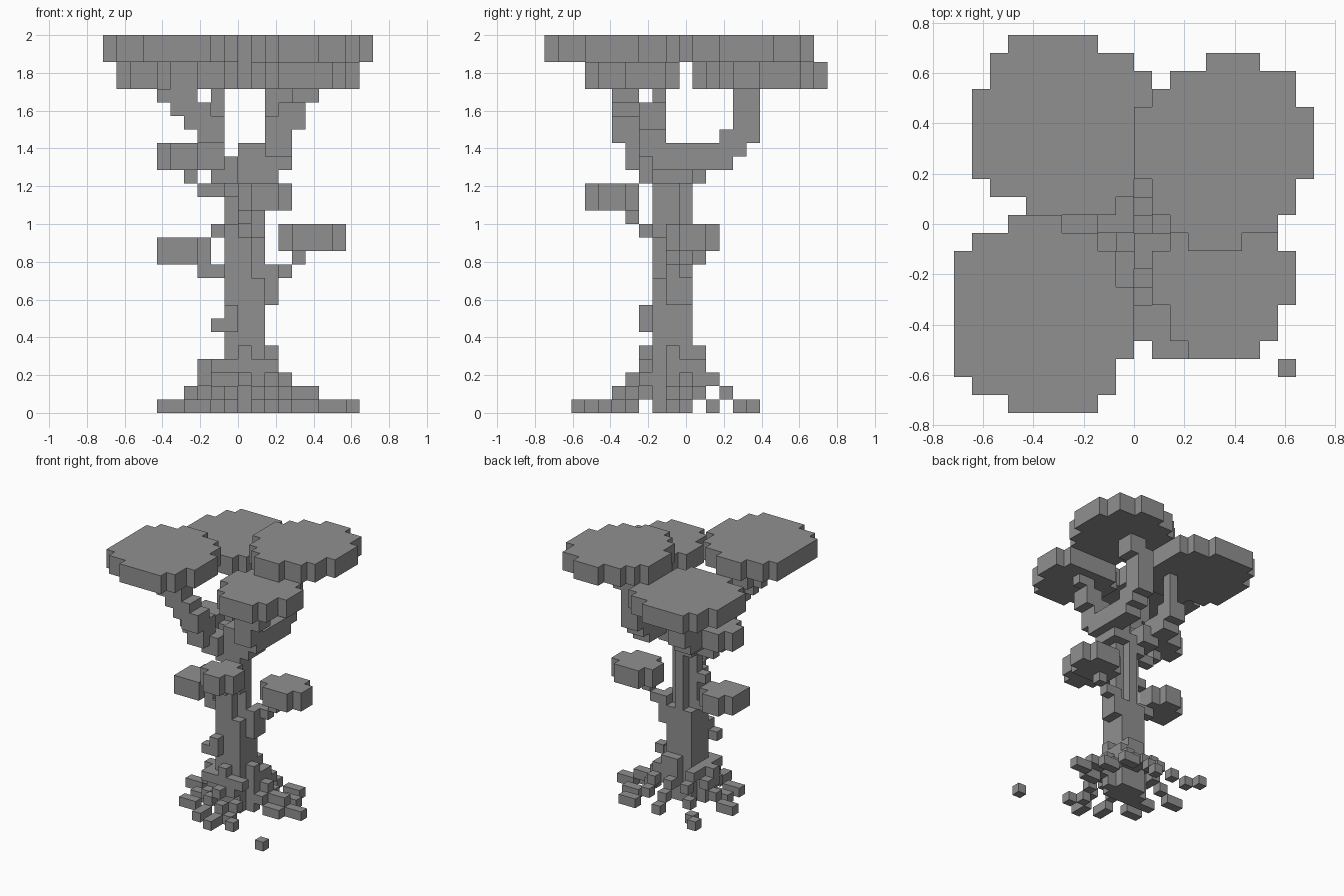
import bpy
import bmesh
from mathutils import Vector

cube = bpy.data.objects.get("Cube")
if cube:
    bpy.data.objects.remove(cube, do_unlink=True)

UNIT = 2 / 28  # edge of one block

grey = bpy.data.materials.new("stone_grey")
grey.use_nodes = True
grey.diffuse_color = (0.28, 0.28, 0.28, 1)
grey.node_tree.nodes["Principled BSDF"].inputs["Base Color"].default_value = grey.diffuse_color

AXES = [Vector(a) for a in ((1, 0, 0), (0, 1, 0), (0, 0, 1))]


def build(name, cells):
    """Make one object from a set of block cells, keeping only the outer faces."""
    bm = bmesh.new()
    corners = {}

    def corner(p):
        key = tuple(round(c * 2) for c in p)
        if key not in corners:
            corners[key] = bm.verts.new(p * UNIT)
        return corners[key]

    for cell in cells:
        centre = Vector(cell) + Vector((0.5, 0, 0.5))
        for n, axis in enumerate(AXES):
            u, v = AXES[(n + 1) % 3] / 2, AXES[(n + 2) % 3] / 2
            for sign in (1, -1):
                side = tuple(c + int(a) * sign for c, a in zip(cell, axis))
                if side in cells:
                    continue
                mid = centre + axis * sign / 2
                loop = [mid - u - v, mid + u - v, mid + u + v, mid - u + v]
                bm.faces.new([corner(p) for p in loop[::sign]])
    bmesh.ops.dissolve_limit(bm, angle_limit=0.01, verts=bm.verts, edges=bm.edges)
    mesh = bpy.data.meshes.new(name)
    bm.to_mesh(mesh)
    bm.free()
    mesh.materials.append(grey)
    obj = bpy.data.objects.new(name, mesh)
    bpy.context.collection.objects.link(obj)


def box(i, j, k, w, d, h):
    return {(i + a, j + b, k + c) for a in range(w) for b in range(d) for c in range(h)}


def path(points, size=1):
    """Blocks of the given size stepped along a bent line."""
    cells = set()
    for start, end in zip(points, points[1:]):
        p, q = Vector(start), Vector(end)
        steps = int(max(abs(c) for c in q - p)) or 1
        for s in range(steps + 1):
            spot = p.lerp(q, s / steps)
            cells |= box(*(round(c) for c in spot), size, size, size)
    return cells


def slab(back, k, rows):
    """Two-block-thick canopy; rows run from back to front as (left, right) edges."""
    cells = set()
    for n, (left, right) in enumerate(rows):
        cells |= box(left, back - n, k, right - left, 1, 2)
    return cells


def clump(i, j, k, w, d):
    """Small leaf clump with its corners removed."""
    return {c for c in box(i, j, k, w, d, 2)
            if not (c[0] - i in (0, w - 1) and c[1] - j in (0, d - 1))}


# Trunk: full below, corners cut away higher up, flared base
trunk = box(-1, -2, 0, 3, 3, 10) | box(0, -2, 10, 1, 3, 8) | box(-1, -1, 10, 3, 1, 8)
trunk |= box(-1, -2, 10, 1, 1, 4) | box(1, -2, 13, 1, 1, 5) | box(0, -2, 18, 2, 2, 2)
trunk |= box(-2, -2, 0, 1, 2, 4) | box(2, -1, 0, 1, 1, 5) | box(-3, -1, 2, 1, 1, 2)
trunk |= box(0, 1, 2, 2, 1, 3) | box(0, -3, 2, 1, 1, 3)
trunk |= path([(-1, -3, 6), (-2, -3, 6)]) | {(-1, -3, 7), (-2, -1, 13)}
build("trunk", trunk)

# Roots stepping down and outwards
root_ends = [(-4, -4), (-1, -6), (1, -7), (3, -6), (5, -1), (7, 0),
             (5, 2), (4, 4), (0, 4), (-5, 5), (-6, 0), (-4, -2)]
roots = set()
for x, y in root_ends:
    start = (max(-2, min(2, x)), max(-3, min(1, y)), 3)
    upper = (round(x * 0.45), round(y * 0.5), 2)
    lower = (round(x * 0.6), round(y * 0.65), 1)
    roots |= path([start, upper, lower, (x, y, 0)])
build("roots", roots)
build("loose_block", {(8, -8, 0)})

# Main branches
build("front_right_branch",
      path([(-1, -2, 16), (-3, -4, 18), (-3, -5, 20), (-4, -5, 21)], 2)
      | path([(-5, -5, 22), (-6, -5, 23)]) | box(-5, -5, 23, 2, 2, 3))
build("back_left_branch",
      path([(1, -1, 17), (2, 1, 18), (2, 3, 19), (2, 4, 20), (2, 4, 22), (3, 4, 24)], 2))
build("front_left_branch",
      path([(1, -2, 17), (2, -3, 19), (3, -3, 21)], 2)
      | path([(3, -2, 22), (4, -2, 23), (5, -2, 23)]))
build("back_right_branch",
      path([(-1, -1, 16), (-2, 0, 17), (-3, 1, 18), (-3, 3, 19)], 2)
      | path([(-2, 3, 20), (-2, 4, 21), (-2, 4, 23)]))

# Twigs holding the leaf clumps
build("upper_right_twig", path([(-1, -1, 15), (-3, -1, 16), (-4, -1, 17)]))
build("lower_right_twig", path([(-1, -1, 9), (-3, -1, 10), (-4, -1, 11)]))
build("left_twig", box(2, -1, 8, 1, 2, 3) | path([(3, 0, 10), (4, 0, 11), (5, 0, 12)]))
build("front_twig", path([(0, -2, 11), (0, -3, 13), (0, -4, 14), (1, -5, 15)]))

# Small leaf clumps
build("upper_right_clump", clump(-6, -2, 18, 4, 4))
build("lower_right_clump", clump(-6, -2, 11, 4, 4) | box(-6, -2, 11, 1, 1, 2))
build("left_clump", clump(3, -1, 12, 5, 4))
build("front_clump", clump(0, -7, 15, 4, 4))

# Large flat canopies
build("back_right_canopy", slab(10, 24, [(-7, -2), (-8, 0), (-8, 1)] + [(-9, 1)] * 5
                                + [(-8, 0), (-6, -1)]))
build("back_left_canopy", slab(9, 26, [(4, 7), (2, 9), (1, 9)] + [(0, 10)] * 4
                               + [(1, 9)] * 2 + [(2, 8), (3, 6)]))
build("front_right_canopy", slab(0, 26, [(-7, -4), (-9, -2)] + [(-10, -1)] * 2
                                 + [(-10, 0)] * 4 + [(-10, -1), (-9, -1), (-7, -2)]))
build("front_left_canopy", slab(-1, 24, [(2, 8)] + [(1, 9)] * 3 + [(2, 8)] * 2 + [(3, 7)]))
